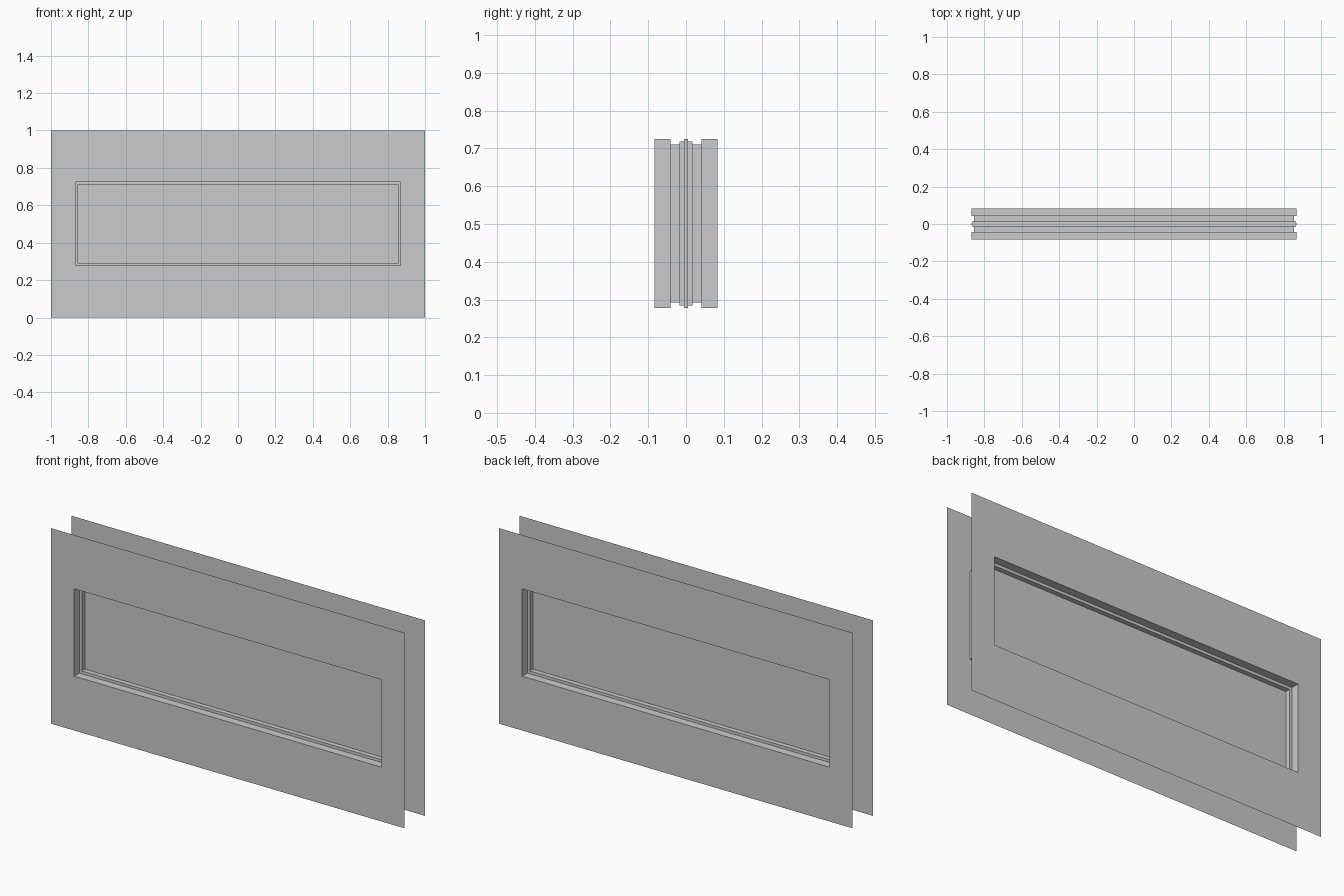
import bpy, bmesh

if "Cube" in bpy.data.objects:
    bpy.data.objects.remove(bpy.data.objects["Cube"])

CZ = 0.5015                      # height of the window centre
HX, HZ = 0.869, 0.2235           # half size of the wall opening
Y_WALL, Y_STEP, Y_PANE, Y_RIM = 0.083, 0.0415, 0.017, 0.005
STEP, LIP = 0.0145, 0.006        # insets of the frame step and pane edge


def loft(name, rings, cap=False):
    """Skin rectangular rings given as (half_x, z_low, z_high, y)."""
    bm = bmesh.new()
    loops = [[bm.verts.new(p) for p in
              ((-x, y, lo), (x, y, lo), (x, y, hi), (-x, y, hi))]
             for x, lo, hi, y in rings]
    for a, b in zip(loops, loops[1:]):
        for i in range(4):
            j = (i + 1) % 4
            bm.faces.new((a[i], a[j], b[j], b[i]))
    if cap:
        bm.faces.new(loops[0])
        bm.faces.new(loops[-1][::-1])
        bmesh.ops.recalc_face_normals(bm, faces=bm.faces)
    mesh = bpy.data.meshes.new(name)
    bm.to_mesh(mesh)
    bm.free()
    obj = bpy.data.objects.new(name, mesh)
    bpy.context.collection.objects.link(obj)
    return obj


def ring(inset, y):
    return (HX - inset, CZ - HZ + inset, CZ + HZ - inset, y)


for side, s in (("front", -1), ("back", 1)):
    # thin wall sheet with the window opening
    wall = loft(side + "_wall", [(1, 0, 1, s * Y_WALL), ring(0, s * Y_WALL)])
    # stepped reveal running from the wall in to the pane
    frame = loft(side + "_window_frame", [
        ring(0, s * Y_WALL), ring(0, s * Y_STEP),
        ring(STEP, s * Y_STEP), ring(STEP, s * Y_PANE)])
    # mirrored side needs its winding reversed
    if s > 0:
        wall.data.flip_normals()
        frame.data.flip_normals()

# solid pane with a narrow raised rim around its edge
loft("window_pane", [
    ring(LIP, -Y_PANE), ring(LIP, -Y_RIM), ring(0, -Y_RIM),
    ring(0, Y_RIM), ring(LIP, Y_RIM), ring(LIP, Y_PANE)], cap=True)
